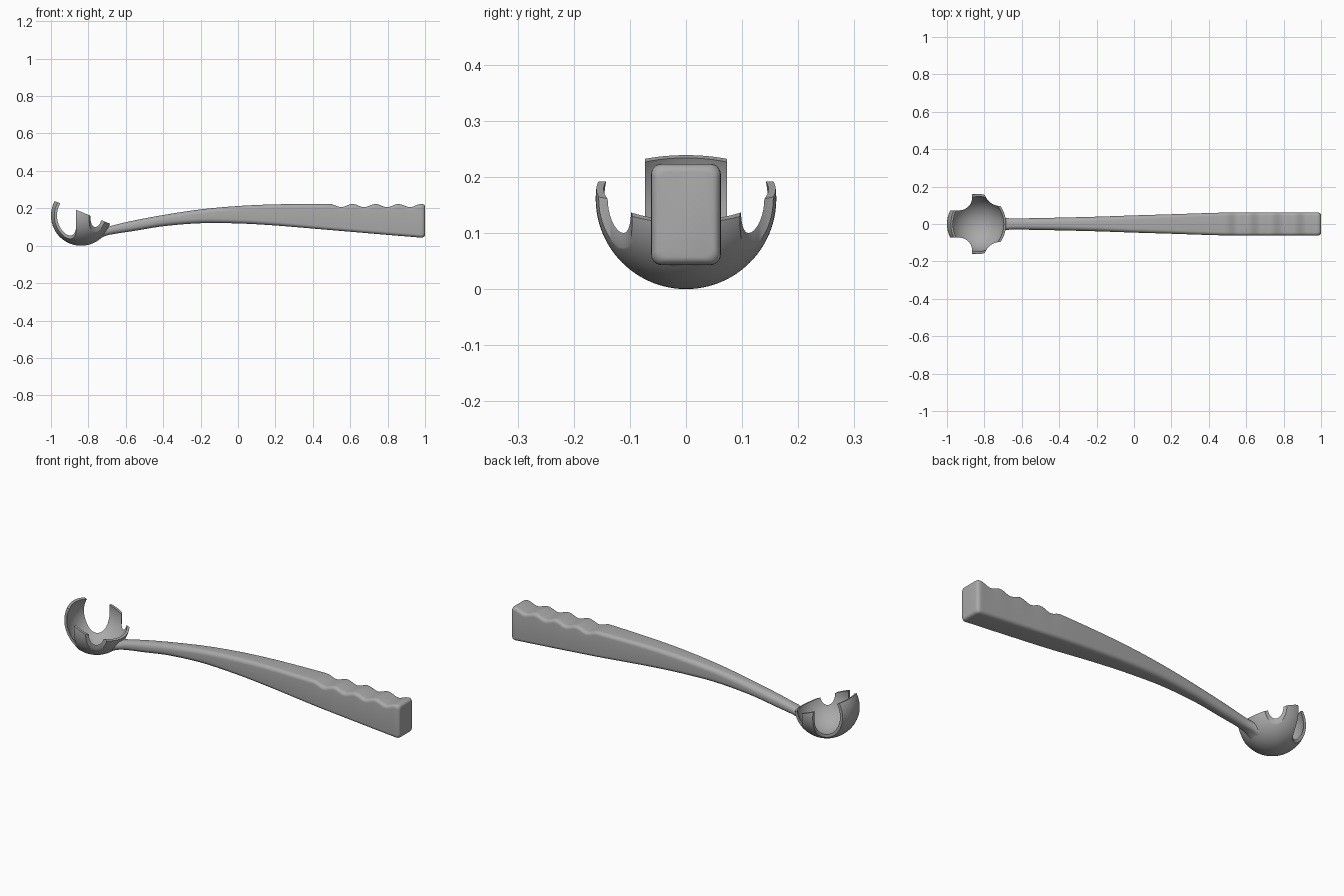
import bpy, bmesh, math
from mathutils import Vector, Matrix

if "Cube" in bpy.data.objects:
    bpy.data.objects.remove(bpy.data.objects["Cube"])

grey = bpy.data.materials.new("satin_grey")
grey.use_nodes = True
grey.diffuse_color = (0.4, 0.4, 0.4, 1)
grey.node_tree.nodes["Principled BSDF"].inputs["Base Color"].default_value = (0.4, 0.4, 0.4, 1)

CENTRE = Vector((-0.839, 0, 0.161))
RADIUS = 0.161
WALL = 0.013


def add_object(name, bm):
    bmesh.ops.recalc_face_normals(bm, faces=bm.faces)
    mesh = bpy.data.meshes.new(name)
    bm.to_mesh(mesh)
    bm.free()
    mesh.materials.append(grey)
    obj = bpy.data.objects.new(name, mesh)
    bpy.context.collection.objects.link(obj)
    return obj


def sphere(name, radius):
    bm = bmesh.new()
    bmesh.ops.create_uvsphere(bm, u_segments=96, v_segments=48, radius=radius,
                              matrix=Matrix.Translation(CENTRE))
    return add_object(name, bm)


def cut(obj, cutter):
    """Subtract the cutter, then discard it."""
    mod = obj.modifiers.new("cut", "BOOLEAN")
    mod.operation = "DIFFERENCE"
    mod.solver = "EXACT"
    mod.object = cutter
    bpy.context.view_layer.objects.active = obj
    bpy.ops.object.modifier_apply(modifier=mod.name)
    bpy.data.objects.remove(cutter)


def smooth(obj, degrees):
    bpy.ops.object.select_all(action="DESELECT")
    obj.select_set(True)
    bpy.context.view_layer.objects.active = obj
    bpy.ops.object.shade_smooth_by_angle(angle=math.radians(degrees))


def notch(x, y, sx, sy, r):
    """Upright corner block with one rounded vertical edge at (x, y)."""
    outline = []
    for i in range(17):
        a = i / 16 * math.pi / 2
        outline.append((x + sx * r * (1 - math.cos(a)), y + sy * r * (1 - math.sin(a))))
    far = 0.4
    outline += [(x + sx * far, y), (x + sx * far, y + sy * far), (x, y + sy * far)]
    bm = bmesh.new()
    face = bm.faces.new([bm.verts.new((px, py, -0.1)) for px, py in outline])
    top = bmesh.ops.extrude_face_region(bm, geom=[face])["geom"]
    bmesh.ops.translate(bm, vec=(0, 0, 0.6),
                        verts=[v for v in top if isinstance(v, bmesh.types.BMVert)])
    return add_object("notch_cutter", bm)


# Hollow bowl with a slanted rim and four prongs
bowl = sphere("bowl", RADIUS)
cut(bowl, sphere("hollow_cutter", RADIUS - WALL))
bm = bmesh.new()
bmesh.ops.create_cube(bm, size=1)
bmesh.ops.translate(bm, verts=bm.verts, vec=(0, 0, 0.5))
bmesh.ops.rotate(bm, verts=bm.verts, matrix=Matrix.Rotation(math.atan(0.41), 3, "Y"))
bmesh.ops.translate(bm, verts=bm.verts, vec=(CENTRE.x, 0, 0.181))
cut(bowl, add_object("rim_cutter", bm))
for side in (-1, 1):
    cut(bowl, notch(-0.865, side * 0.073, -1, side, 0.07))
    cut(bowl, notch(-0.803, side * 0.096, 1, side, 0.09))
smooth(bowl, 40)

# Handle stations: x, bottom, top, half width, corner radius
STATIONS = [Vector(s) for s in (
    (-0.76, 0.026, 0.090, 0.052, 0.028), (-0.71, 0.052, 0.097, 0.038, 0.022),
    (-0.66, 0.063, 0.111, 0.030, 0.022), (-0.55, 0.080, 0.136, 0.031, 0.024),
    (-0.40, 0.104, 0.164, 0.034, 0.025), (-0.20, 0.120, 0.194, 0.039, 0.024),
    (0.00, 0.119, 0.212, 0.046, 0.022), (0.20, 0.108, 0.221, 0.052, 0.020),
    (0.49, 0.084, 0.223, 0.061, 0.018), (0.75, 0.062, 0.223, 0.062, 0.018),
    (0.98, 0.043, 0.223, 0.062, 0.018))]


def station(x):
    """Smoothly interpolate the handle section at x."""
    i = max(k for k in range(len(STATIONS) - 1) if STATIONS[k][0] <= x or k == 0)
    a, b = STATIONS[i], STATIONS[i + 1]
    p = STATIONS[max(i - 1, 0)]
    q = STATIONS[min(i + 2, len(STATIONS) - 1)]
    h = b[0] - a[0]
    t = (x - a[0]) / h
    m0 = (b - p) * (h / (b[0] - p[0]))
    m1 = (q - a) * (h / (q[0] - a[0]))
    return (a * (2 * t**3 - 3 * t**2 + 1) + m0 * (t**3 - 2 * t**2 + t)
            + b * (3 * t**2 - 2 * t**3) + m1 * (t**3 - t**2))


def section(bm, x, at, inset=0.0):
    """Rounded rectangle ring across the handle."""
    _, low, high, half, r = station(at)
    if at > 0.49:
        # Finger grooves along the top of the grip
        high -= 0.0085 * (1 - math.cos((at - 0.49) / 0.1225 * math.tau))
    low, high, half = low + inset, high - inset, half - inset
    r = min(r, half * 0.95, (high - low) * 0.48)
    ring = []
    for corner, (sy, cz) in enumerate(((1, high - r), (-1, high - r), (-1, low + r), (1, low + r))):
        for k in range(7):
            a = (corner + k / 6) * math.pi / 2
            ring.append(bm.verts.new((x, sy * (half - r) + r * math.cos(a), cz + r * math.sin(a))))
    return ring


# Tapered handle with a rounded end
bm = bmesh.new()
count = 120
rings = []
for i in range(count + 1):
    x = -0.76 + 1.74 * i / count
    rings.append(section(bm, x, x))
for k in range(1, 6):
    a = k / 5 * math.pi / 2
    rings.append(section(bm, 0.98 + 0.02 * math.sin(a), 0.98, 0.014 * (1 - math.cos(a))))
for a, b in zip(rings, rings[1:]):
    for j in range(len(a)):
        n = (j + 1) % len(a)
        bm.faces.new((a[j], a[n], b[n], b[j]))
bm.faces.new(rings[0])
bm.faces.new(rings[-1])
handle = add_object("handle", bm)
cut(handle, sphere("joint_cutter", RADIUS - WALL / 2))
smooth(handle, 50)
